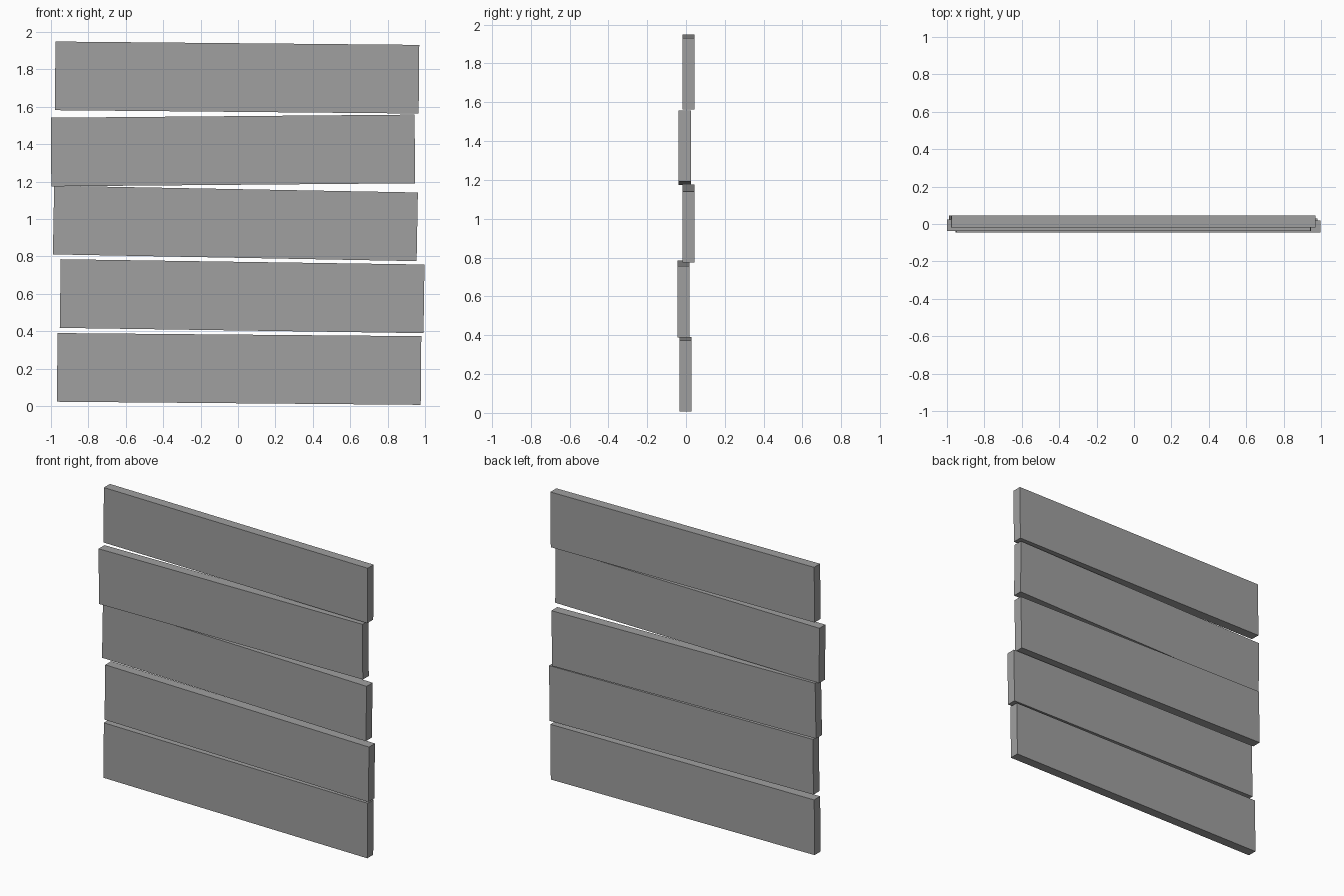
import bpy
import math

if "Cube" in bpy.data.objects:
    bpy.data.objects.remove(bpy.data.objects["Cube"])

# Single flat grey for all boards
grey = bpy.data.materials.new("board_grey")
grey.diffuse_color = (0.35, 0.35, 0.35, 1.0)
grey.use_nodes = True
grey.node_tree.nodes["Principled BSDF"].inputs["Base Color"].default_value = grey.diffuse_color

LENGTH, THICKNESS, HEIGHT = 1.945, 0.063, 0.367

# Each board, bottom to top: centre x, y, z and tilt in the xz plane (slope)
boards = [
    (0.006, -0.003, 0.198, -0.0085),
    (0.022, -0.013, 0.587, -0.0145),
    (-0.014, 0.013, 0.976, -0.0185),
    (-0.027, -0.007, 1.366, 0.0085),
    (-0.005, 0.013, 1.756, -0.0092),
]


def add_board(name, x, y, z, slope):
    bpy.ops.mesh.primitive_cube_add(size=1, location=(x, y, z))
    board = bpy.context.object
    board.name = name
    board.scale = (LENGTH, THICKNESS, HEIGHT)
    board.rotation_euler = (0, -math.atan(slope), 0)
    board.data.materials.append(grey)


# Stack of loosely laid horizontal boards
for i, spec in enumerate(boards, 1):
    add_board(f"board_{i}", *spec)
